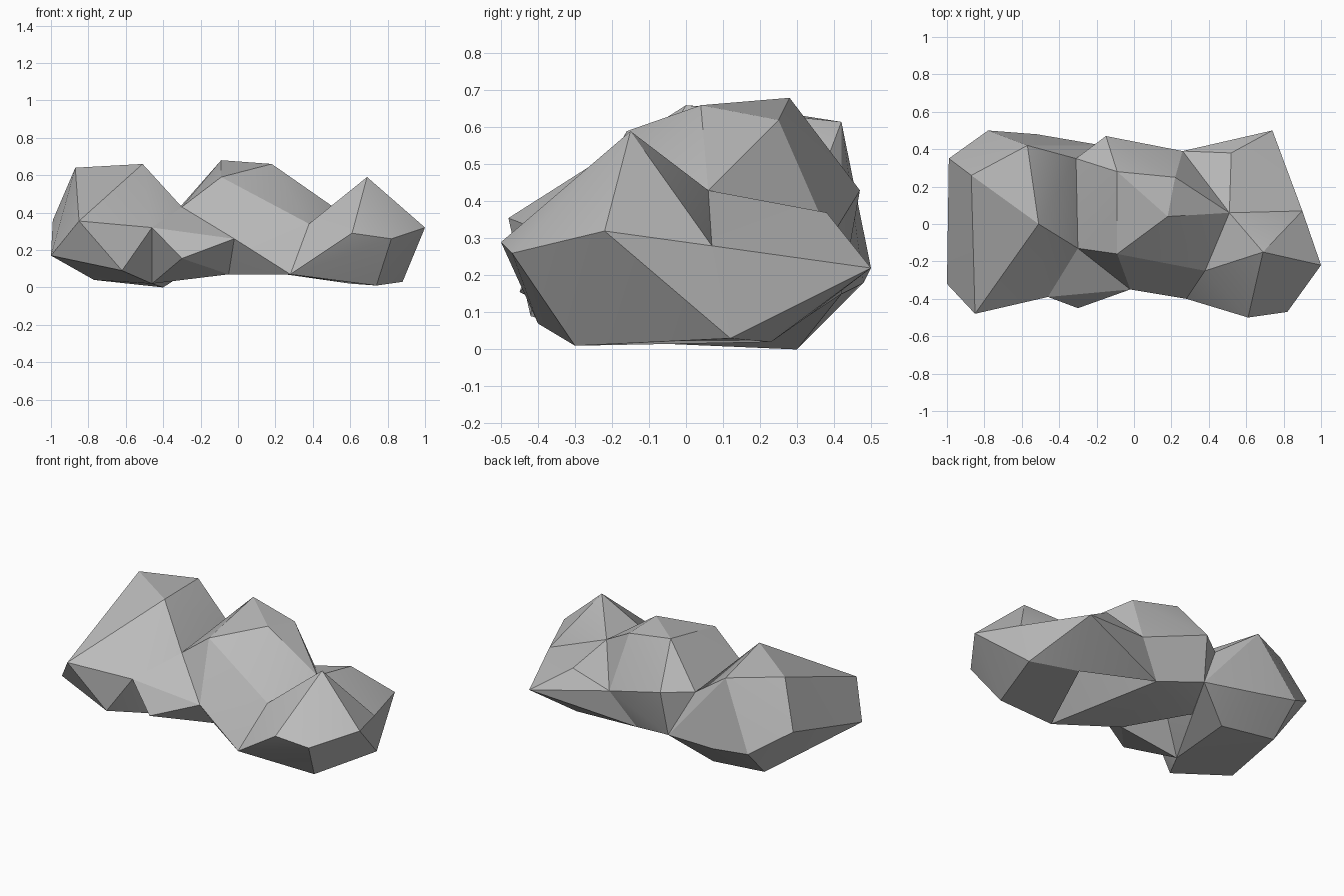
import bpy
import bmesh

cube = bpy.data.objects.get("Cube")
if cube:
    bpy.data.objects.remove(cube, do_unlink=True)

# Stone colour
stone = bpy.data.materials.new("stone_grey")
stone.use_nodes = True
colour = (0.5, 0.5, 0.5, 1)
stone.diffuse_color = colour
shader = stone.node_tree.nodes["Principled BSDF"]
shader.inputs["Base Color"].default_value = colour
shader.inputs["Roughness"].default_value = 0.9


def boulder(name, corners):
    """Chiselled block: the convex hull around its corner points."""
    bm = bmesh.new()
    for corner in corners:
        bm.verts.new(corner)
    hull = bmesh.ops.convex_hull(bm, input=bm.verts[:])
    spare = {g for g in hull["geom_interior"] + hull["geom_unused"]
             if isinstance(g, bmesh.types.BMVert)}
    bmesh.ops.delete(bm, geom=list(spare), context="VERTS")
    bmesh.ops.recalc_face_normals(bm, faces=bm.faces[:])
    mesh = bpy.data.meshes.new(name)
    bm.to_mesh(mesh)
    bm.free()
    mesh.materials.append(stone)
    rock = bpy.data.objects.new(name, mesh)
    bpy.context.collection.objects.link(rock)
    bpy.ops.object.select_all(action="DESELECT")
    rock.select_set(True)
    bpy.context.view_layer.objects.active = rock
    bpy.ops.object.shade_smooth_by_angle(angle=0.35)


# Corners shared by neighbouring boulders, along the valleys
valley_front = (-.30, -.13, .43)
valley_back = (-.31, .35, .43)
valley_foot = (-.17, .42, .15)
overhang = (-.46, -.39, .32)
front_ledge = (-.02, -.35, .26)
saddle = (.51, .06, .43)
saddle_front = (.38, -.25, .34)
saddle_back = (.26, .39, .30)
saddle_foot = (.11, .33, .09)
front_foot = (.28, -.40, .07)
inner_foot = (-.46, -.17, .02)
middle_foot = (-.05, -.17, .07)
step = (.90, .07, .28)
end_foot = (.88, .12, .03)
rear_foot = (.60, .23, .02)

# Tall boulder at the -x end
boulder("end_boulder", [
    valley_front, valley_back, valley_foot, overhang, inner_foot,
    (-.51, 0, .66), (-.87, .26, .64), (-.57, .42, .615),
    (-.99, .35, .36), (-.78, .50, .22), (-.52, .48, .18),
    (-1, -.32, .17), (-.85, -.48, .355),
    (-.62, -.42, .09), (-.77, .32, .04), (-.40, .30, 0),
])

# Low wedge leaning between the end and middle boulders
boulder("front_wedge", [
    valley_front, overhang, front_ledge, inner_foot, middle_foot,
    (-.30, -.45, .155),
])

# Broad boulder in the middle
boulder("middle_boulder", [
    valley_front, valley_back, valley_foot, front_ledge, middle_foot,
    saddle, saddle_front, saddle_back, saddle_foot, front_foot,
    (-.15, .47, .43), (-.09, -.16, .59), (-.09, .28, .68),
    (.22, .25, .62), (.18, .04, .66), (-.30, .17, .10),
])

# Pointed boulder at the +x end
boulder("pointed_boulder", [
    saddle, saddle_front, front_foot, step, end_foot, rear_foot,
    (.69, -.15, .59), (1, -.22, .32), (.61, -.50, .29), (.82, -.47, .26),
    (.74, -.30, .01),
])

# Low ledge behind the pointed boulder
boulder("rear_ledge", [
    saddle, saddle_back, saddle_foot, step, end_foot, rear_foot,
    (.52, .38, .37), (.74, .50, .22),
])
